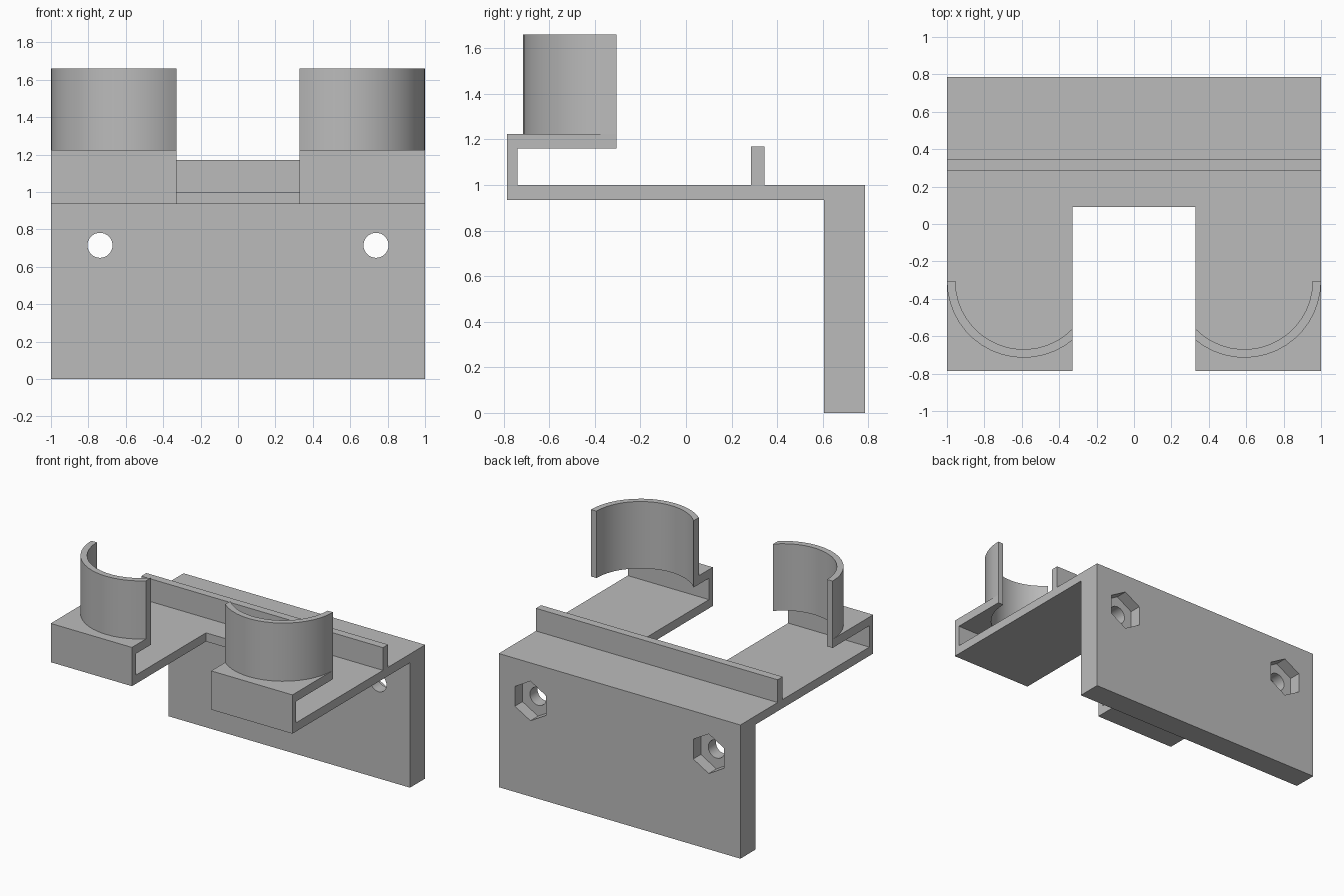
import bpy
import bmesh
from math import sin, cos, pi, acos

cube = bpy.data.objects.get("Cube")
if cube:
    bpy.data.objects.remove(cube, do_unlink=True)

grey = bpy.data.materials.new("plain grey")
grey.use_nodes = True
colour = (0.5, 0.5, 0.5, 1)
grey.diffuse_color = colour
grey.node_tree.nodes["Principled BSDF"].inputs["Base Color"].default_value = colour


def prism(name, outline, low, high, along="z", mirror=False):
    """Extrude a flat outline from low to high along z (outline xy) or y (outline xz)."""
    def place(a, b, h):
        return (a, b, h) if along == "z" else (a, h, b)
    bm = bmesh.new()
    base = bm.faces.new([bm.verts.new(place(a, b, low)) for a, b in outline])
    result = bmesh.ops.extrude_face_region(bm, geom=[base])
    moved = [v for v in result["geom"] if isinstance(v, bmesh.types.BMVert)]
    bmesh.ops.translate(bm, verts=moved, vec=place(0, 0, high - low))
    bmesh.ops.recalc_face_normals(bm, faces=bm.faces)
    mesh = bpy.data.meshes.new(name)
    bm.to_mesh(mesh)
    bm.free()
    mesh.materials.append(grey)
    obj = bpy.data.objects.new(name, mesh)
    bpy.context.collection.objects.link(obj)
    if mirror:
        mod = obj.modifiers.new("Mirror", "MIRROR")
        mod.use_clip = False
        mod.use_mirror_merge = False
    return obj


def rect(x0, x1, y0, y1):
    return [(x0, y0), (x1, y0), (x1, y1), (x0, y1)]


def ring(cx, cz, r, n):
    return [(cx + r * sin(2 * pi * i / n), cz + r * cos(2 * pi * i / n)) for i in range(n)]


# Main dimensions
front, back = -0.785, 0.785
plate_front = 0.605
inner_x = 0.328
shelf_low, shelf_top = 0.935, 1.0
ledge_low, ledge_top = 1.16, 1.225

# Back plate with screw holes and hexagonal nut pockets
plate = prism("back_plate", rect(-1, 1, plate_front, back), 0, shelf_top)
hole_x, hole_z = 0.738, 0.715
cutters = [
    prism("hole_cutter", ring(hole_x, hole_z, 0.067, 32), 0.5, 0.9, "y", True),
    prism("nut_cutter", ring(hole_x, hole_z, 0.148, 6), 0.695, 0.9, "y", True),
]
bpy.context.view_layer.objects.active = plate
for cutter in cutters:
    cutter.hide_render = True
    cut = plate.modifiers.new("Cut", "BOOLEAN")
    cut.operation = "DIFFERENCE"
    cut.solver = "EXACT"
    cut.object = cutter
    bpy.ops.object.modifier_apply(modifier=cut.name)
for cutter in cutters:
    bpy.data.objects.remove(cutter, do_unlink=True)

# Shelf with two arms, and the cross rib on it
notch = 0.09
shelf = prism("shelf", [(-1, front), (-inner_x, front), (-inner_x, notch), (inner_x, notch),
                        (inner_x, front), (1, front), (1, plate_front), (-1, plate_front)],
              shelf_low, shelf_top)
rib = prism("cross_rib", rect(-1, 1, 0.285, 0.345), shelf_top, 1.17)

# Front lips holding up the ledges
lip = prism("front_lips", rect(inner_x, 1, front, -0.74), shelf_top, ledge_low, mirror=True)

# Half-round cups, cut off flat on their inner side
outer_r, wall = 0.41, 0.045
centre_x, centre_y = 1 - outer_r, -0.305


def arc(r, steps=16):
    end = acos((inner_x - centre_x) / r)
    return [(centre_x + r * cos(end * i / steps), centre_y - r * sin(end * i / steps))
            for i in range(steps + 1)]


outer = arc(outer_r)
cup = prism("cups", outer + arc(outer_r - wall)[::-1], ledge_low, 1.66, mirror=True)
ledge = prism("ledges", outer + [(inner_x, front), (1, front)], ledge_low, ledge_top, mirror=True)

# Smooth the curved walls, keeping edges sharp
bpy.ops.object.select_all(action="DESELECT")
for obj in (plate, shelf, rib, lip, cup, ledge):
    obj.select_set(True)
bpy.context.view_layer.objects.active = plate
bpy.ops.object.shade_smooth_by_angle(angle=pi / 6)
